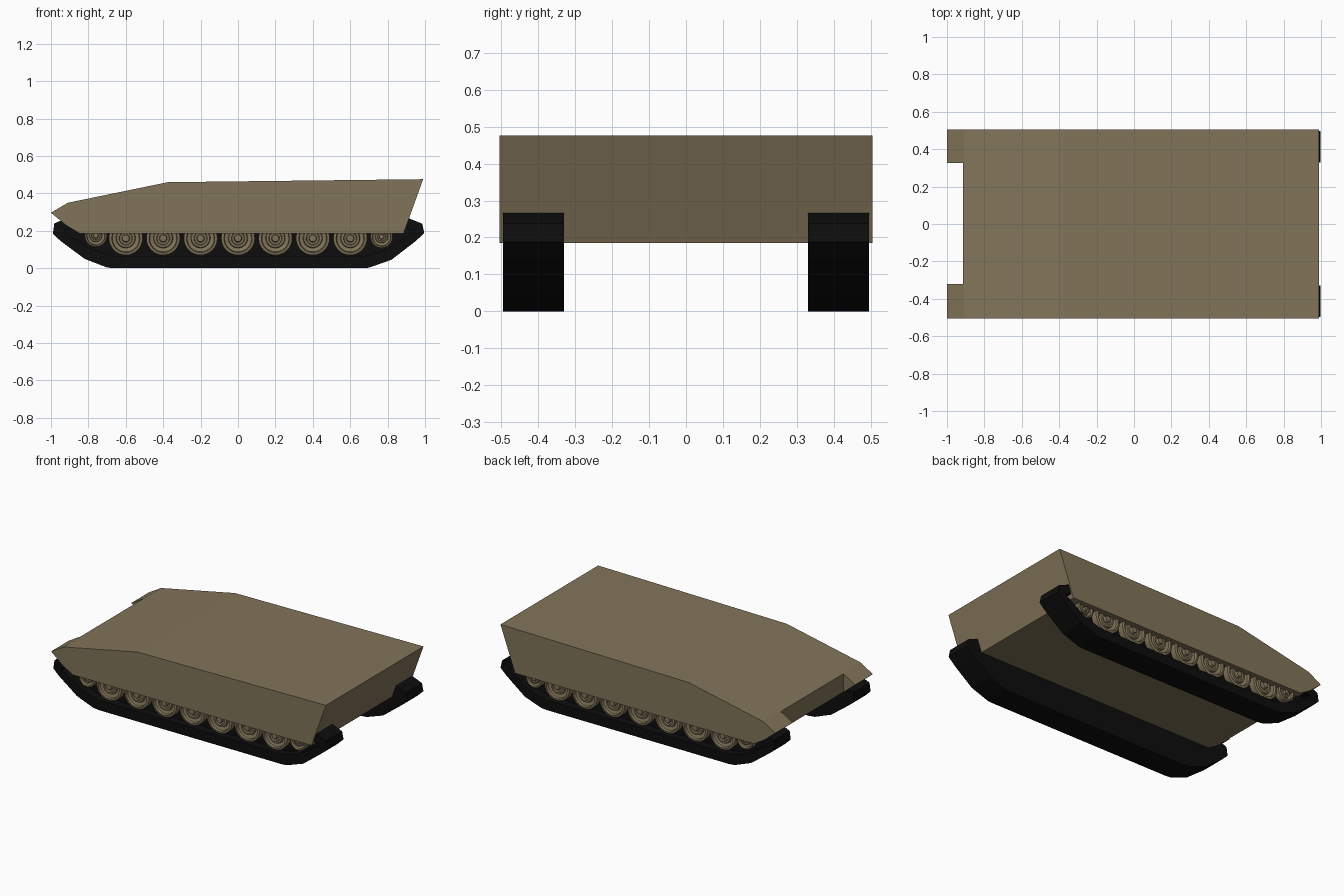
import bpy, bmesh, math

if "Cube" in bpy.data.objects:
    bpy.data.objects.remove(bpy.data.objects["Cube"])


def material(name, rgb):
    m = bpy.data.materials.new(name)
    m.diffuse_color = (*rgb, 1)
    m.use_nodes = True
    m.node_tree.nodes["Principled BSDF"].inputs["Base Color"].default_value = m.diffuse_color
    return m


TAN = material("tan_paint", (0.22, 0.175, 0.1))
BLACK = material("black_rubber", (0.004, 0.004, 0.004))


def finish(name, bm, mat, mirror=False):
    bmesh.ops.recalc_face_normals(bm, faces=bm.faces)
    me = bpy.data.meshes.new(name)
    bm.to_mesh(me)
    bm.free()
    ob = bpy.data.objects.new(name, me)
    bpy.context.collection.objects.link(ob)
    if mat:
        me.materials.append(mat)
    if mirror:
        mod = ob.modifiers.new("other_side", 'MIRROR')
        mod.use_axis = (False, True, False)
    return ob


def slab(name, pts, y0, y1, mat, mirror=False):
    """Side profile (x, z) extruded across y."""
    bm = bmesh.new()
    face = bm.faces.new([bm.verts.new((x, y0, z)) for x, z in pts])
    out = bmesh.ops.extrude_face_region(bm, geom=[face])
    for v in out["geom"]:
        if isinstance(v, bmesh.types.BMVert):
            v.co.y = y1
    return finish(name, bm, mat, mirror)


def wheel(name, x, z, radius, n=32):
    """Road wheel turned from a stepped (radius, y) section."""
    section = [(0.0, 0.35), (1.0, 0.35), (1.0, 0.478), (0.84, 0.482), (0.8, 0.466),
               (0.58, 0.46), (0.54, 0.472), (0.4, 0.474), (0.36, 0.464),
               (0.24, 0.464), (0.2, 0.482), (0.0, 0.484)]
    bm = bmesh.new()
    vs = [bm.verts.new((r * radius, y, 0)) for r, y in section]
    es = [bm.edges.new(p) for p in zip(vs, vs[1:])]
    bmesh.ops.spin(bm, geom=vs + es, cent=(0, 0, 0), axis=(0, 1, 0),
                   angle=math.tau, steps=n)
    bmesh.ops.remove_doubles(bm, verts=bm.verts, dist=1e-5)
    bmesh.ops.translate(bm, verts=bm.verts, vec=(x, 0, z))
    ob = finish(name, bm, TAN, True)
    bpy.ops.object.select_all(action='DESELECT')
    ob.select_set(True)
    bpy.context.view_layer.objects.active = ob
    bpy.ops.object.shade_smooth_by_angle(angle=math.radians(30))


# Hull with sloped nose and raked rear
hull = slab("hull", [(-1, 0.297), (-0.91, 0.35), (-0.375, 0.46), (0.99, 0.476),
                     (0.885, 0.185), (-0.845, 0.185), (-0.92, 0.23)],
            -0.505, 0.505, TAN)

# Notch in the nose between the fenders
notch = slab("notch_cutter", [(-1.1, 0.1), (-0.915, 0.1), (-0.915, 0.6), (-1.1, 0.6)],
             -0.322, 0.325, None)
notch.hide_render = True
notch.hide_viewport = True
cut = hull.modifiers.new("notch", 'BOOLEAN')
cut.operation = 'DIFFERENCE'
cut.solver = 'EXACT'
cut.object = notch

# Track bands: outer loop and inset inner loop
outer = [(-0.99, 0.185), (-0.982, 0.24), (-0.91, 0.27), (0.91, 0.268),
         (0.985, 0.238), (0.996, 0.188), (0.95, 0.145), (0.82, 0.045), (0.7, 0.003),
         (0.66, 0), (-0.66, 0), (-0.7, 0.004), (-0.82, 0.05), (-0.95, 0.147)]
inner = [(-0.93, 0.188), (-0.925, 0.205), (-0.88, 0.215), (0.88, 0.215),
         (0.925, 0.205), (0.935, 0.19), (0.91, 0.175), (0.79, 0.1), (0.68, 0.066),
         (0.65, 0.064), (-0.65, 0.064), (-0.68, 0.066), (-0.79, 0.105), (-0.91, 0.177)]
bm = bmesh.new()
rings = [[bm.verts.new((x, y, z)) for x, z in pts]
         for pts, y in ((outer, 0.33), (outer, 0.496), (inner, 0.496), (inner, 0.44))]
for a, b in zip(rings, rings[1:]):
    for i in range(len(a)):
        j = (i + 1) % len(a)
        bm.faces.new((a[i], a[j], b[j], b[i]))
bm.faces.new(rings[0])
bm.faces.new(rings[-1])
finish("tracks", bm, BLACK, True)

# Road wheels, idler and sprocket
for i in range(7):
    wheel(f"road_wheel_{i + 1}", -0.6 + 0.2 * i, 0.16, 0.09)
wheel("idler_wheel", -0.76, 0.174, 0.059)
wheel("drive_wheel", 0.768, 0.168, 0.059)
